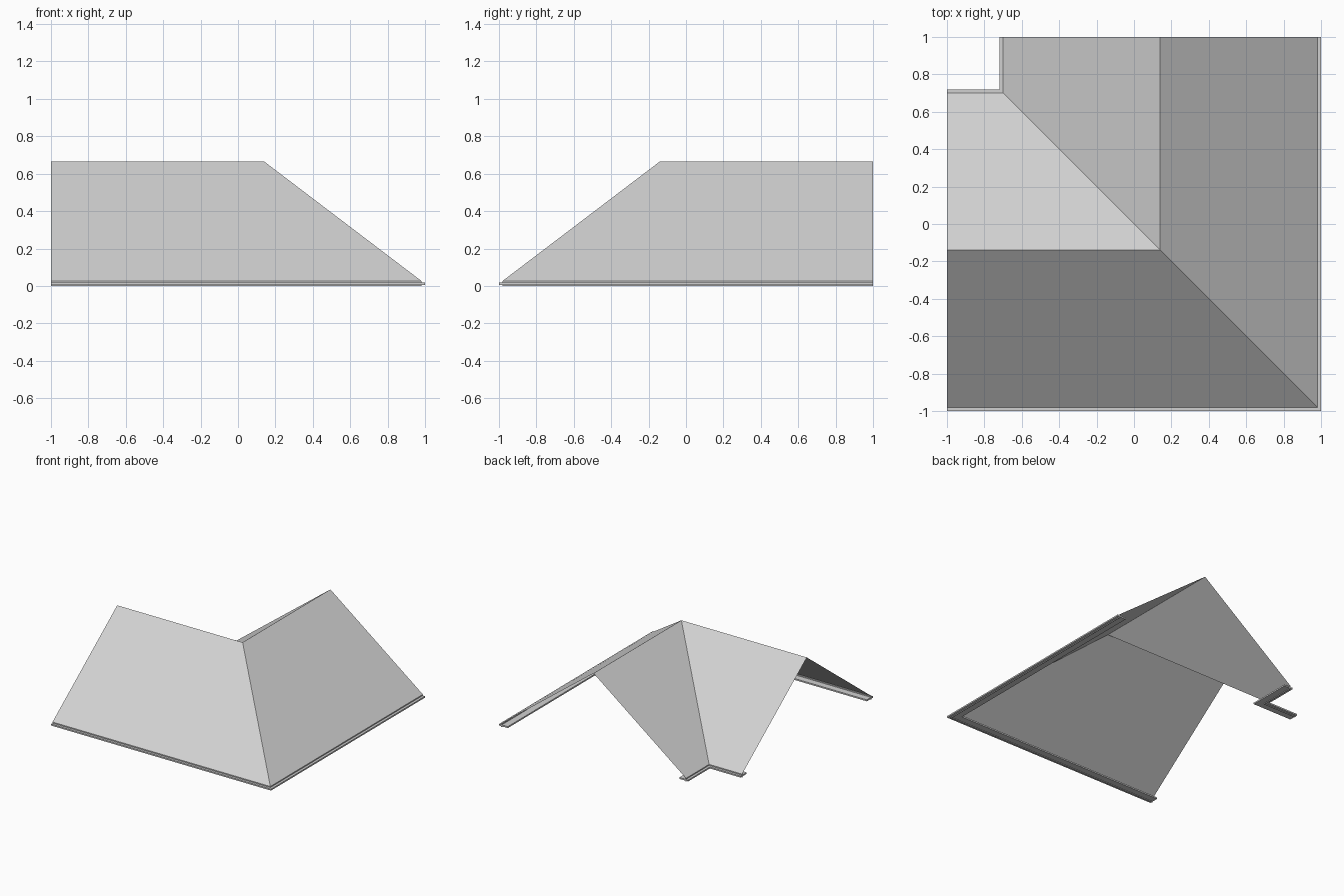
import bpy, bmesh

cube = bpy.data.objects.get("Cube")
if cube:
    bpy.data.objects.remove(cube, do_unlink=True)

# Single grey finish
grey = bpy.data.materials.new("roof_grey")
grey.use_nodes = True
colour = (0.64, 0.64, 0.64, 1)
grey.diffuse_color = colour
grey.node_tree.nodes["Principled BSDF"].inputs["Base Color"].default_value = colour

RIDGE = 0.14        # distance of the ridge lines from the centre
HALF = 0.84         # horizontal run of each slope
EAVE, TOP = 0.027, 0.665


def sweep(name, profile, closed=False):
    """Sweep an (offset from ridge, height) profile along the mitred L path."""
    bm = bmesh.new()
    rows = []
    for d, z in profile:
        e = RIDGE + d
        rows.append([bm.verts.new(p) for p in ((-1, -e, z), (e, -e, z), (e, 1, z))])
    pairs = list(zip(rows, rows[1:]))
    if closed:
        pairs.append((rows[-1], rows[0]))
    for a, b in pairs:
        for i in range(2):
            bm.faces.new((a[i], b[i], b[i + 1], a[i + 1]))
    if closed:
        for end in (0, 2):
            bm.faces.new([r[end] for r in rows])
        bmesh.ops.recalc_face_normals(bm, faces=bm.faces)
    else:
        bm.normal_update()
        for f in bm.faces:
            if f.normal.z < -0.01:
                f.normal_flip()
    mesh = bpy.data.meshes.new(name)
    bm.to_mesh(mesh)
    bm.free()
    mesh.materials.append(grey)
    obj = bpy.data.objects.new(name, mesh)
    bpy.context.collection.objects.link(obj)
    return obj


# Roof slopes meeting at the ridge, with hip and valley at the corner
sweep("roof_slopes", [(-HALF, EAVE), (0, TOP), (HALF, EAVE)])

# Eave trim on the outer and inner edges
for side, s in (("outer", 1), ("inner", -1)):
    # Thin fascia below the slope edge
    sweep(side + "_fascia", [(s * (HALF - 0.006), 0), (s * HALF, 0),
                             (s * HALF, EAVE), (s * (HALF - 0.006), EAVE)], True)
    # Flat soffit board that projects past the fascia
    sweep(side + "_soffit", [(s * (HALF - 0.06), 0.006), (s * (HALF + 0.02), 0.006),
                             (s * (HALF + 0.02), 0.018), (s * (HALF - 0.06), 0.018)], True)
